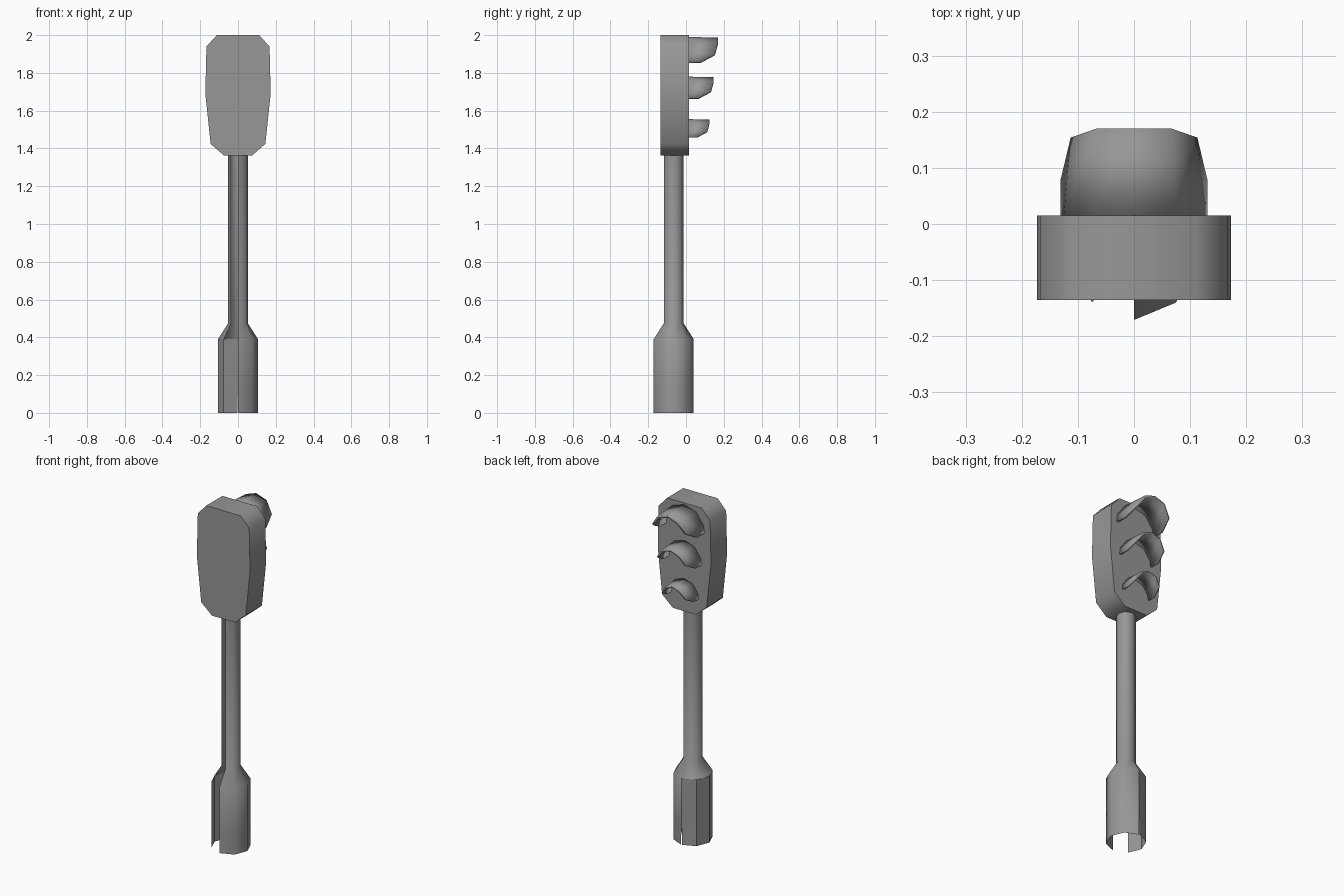
import bpy
import math

if "Cube" in bpy.data.objects:
    bpy.data.objects.remove(bpy.data.objects["Cube"])

GREY = bpy.data.materials.new("dark_grey")
GREY.diffuse_color = (0.31, 0.31, 0.31, 1)
GREY.use_nodes = True
GREY.node_tree.nodes["Principled BSDF"].inputs["Base Color"].default_value = GREY.diffuse_color


def make_object(name, verts, faces, angle=30):
    mesh = bpy.data.meshes.new(name)
    mesh.from_pydata(verts, [], faces)
    mesh.update()
    mesh.materials.append(GREY)
    obj = bpy.data.objects.new(name, mesh)
    bpy.context.collection.objects.link(obj)
    bpy.ops.object.select_all(action='DESELECT')
    obj.select_set(True)
    bpy.context.view_layer.objects.active = obj
    bpy.ops.object.shade_smooth_by_angle(angle=math.radians(angle))
    return obj


# Signal head: half outline (x, z) mirrored, extruded in y
half = [(0.075, 1.363), (0.145, 1.424), (0.173, 1.69), (0.167, 1.94), (0.112, 2.0)]
outline = half + [(-x, z) for x, z in reversed(half)]
n = len(outline)
verts = [(x, y, z) for y in (-0.135, 0.015) for x, z in outline]
faces = [tuple(range(n)), tuple(range(2 * n - 1, n - 1, -1))]
faces += [(i, i + n, (i + 1) % n + n, (i + 1) % n) for i in range(n)]
make_object("signal_head", verts, faces, 60)

# Pole and base: eight-sided open shell, front-left panel left out
POLE_Y = -0.065
rings = [(0.0, 0.106), (0.13, 0.106), (0.39, 0.106), (0.475, 0.052), (1.365, 0.052)]
verts, faces = [], []
for z, r in rings:
    for i in range(8):
        a = math.radians(-90 + 45 * i)
        verts.append((r * math.cos(a), POLE_Y + r * math.sin(a), z))
for k in range(len(rings) - 1):
    for i in range(7):
        a = k * 8 + i
        faces.append((a, a + 1, a + 9, a + 8))
# narrow slit up the back edge of the base
bx, by, bz = verts[4]
verts[4] = (bx + 0.004, by, bz)
verts.append((bx - 0.004, by, bz))
faces[4] = (len(verts) - 1, 5, 13, 12)
pole = make_object("pole_and_base", verts, faces, 50)
# the left back panels of the base are flat
for k in (0, 7):
    for i in (4, 5, 6):
        pole.data.polygons[k + i].use_smooth = False


# Visors: seven-point arch swept back from the head, each smaller than the last
def visor(name, top, s):
    root = [(0.131, 0, -0.135), (0.125, 0, -0.09), (0.075, 0, -0.022), (0, 0, 0)]
    tip = [(0.131, 0.063, -0.135), (0.113, 0.139, -0.09),
           (0.067, 0.155, -0.026), (0, 0.155, -0.003)]
    rows = []
    for row in (root, tip):
        rows += row + [(-x, y, z) for x, y, z in reversed(row[:3])]
    verts = [(x * s, 0.015 + y * s, top + z * s) for x, y, z in rows]
    faces = [(i + 7, i + 8, i + 1, i) for i in range(6)]
    obj = make_object(name, verts, faces, 65)
    mod = obj.modifiers.new("thickness", 'SOLIDIFY')
    mod.thickness = 0.014 * s
    mod.offset = -1


for name, top, s in (("top_visor", 1.99, 1.0),
                     ("middle_visor", 1.78, 0.85),
                     ("bottom_visor", 1.555, 0.71)):
    visor(name, top, s)
